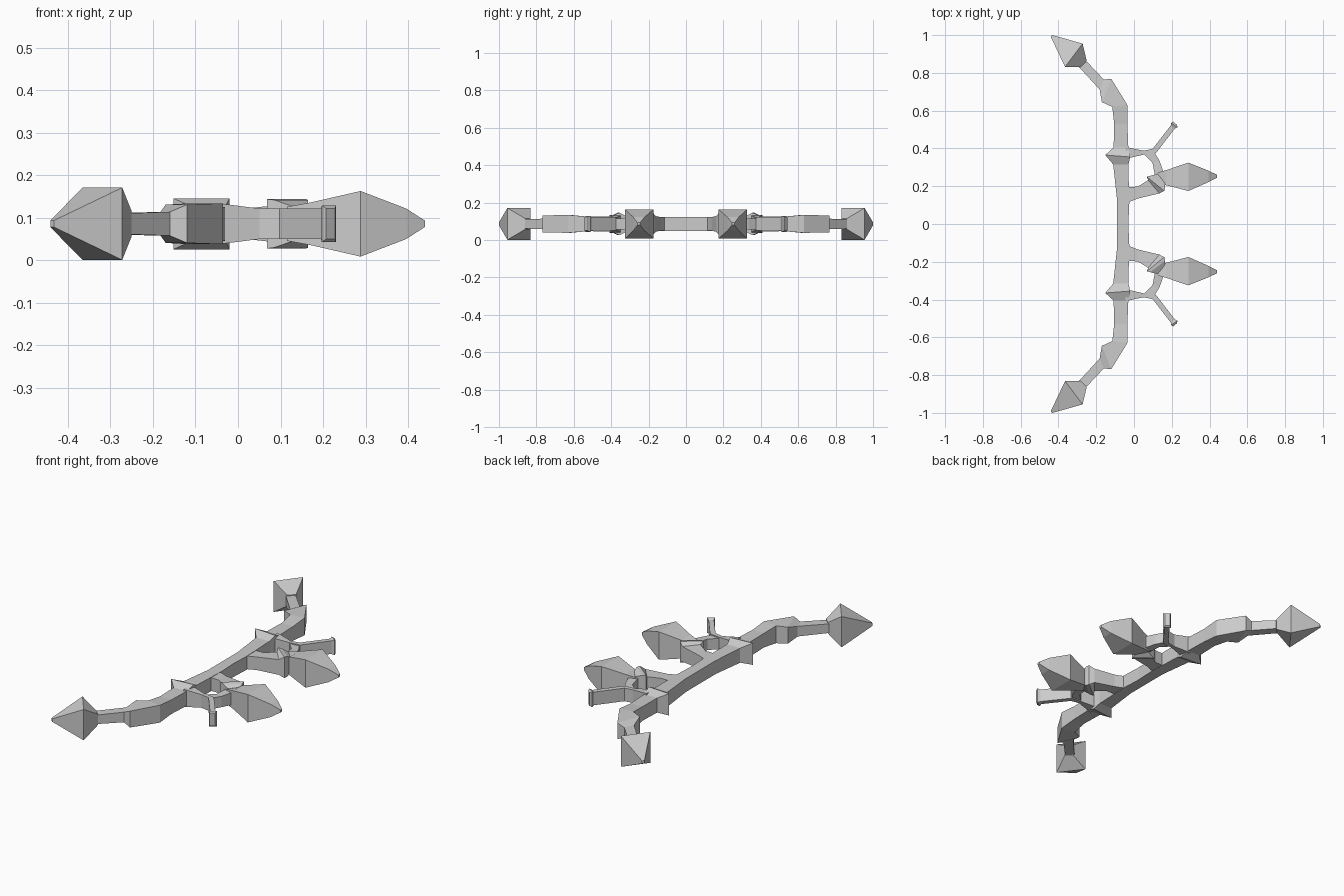
import bpy, bmesh

ZC = 0.086  # mid-height plane of the whole piece


def loft(name, stations, cap_start=True):
    """Loft four-sided sections (left xy, right xy, half height), mirrored across y."""
    bm = bmesh.new()
    rings = []
    for (lx, ly), (rx, ry), h in stations:
        rings.append([bm.verts.new(p) for p in (
            (lx, ly, ZC - h), (rx, ry, ZC - h), (rx, ry, ZC + h), (lx, ly, ZC + h))])
    for a, b in zip(rings, rings[1:]):
        for i in range(4):
            j = (i + 1) % 4
            bm.faces.new((a[i], a[j], b[j], b[i]))
    if cap_start:
        bm.faces.new(rings[0][::-1])
    bm.faces.new(rings[-1])
    bmesh.ops.recalc_face_normals(bm, faces=bm.faces[:])
    # make sure the normals point outwards on the open bar too
    end = max(bm.faces, key=lambda f: f.calc_center_median().y)
    if end.normal.y < 0 and not cap_start:
        bmesh.ops.reverse_faces(bm, faces=bm.faces[:])
    me = bpy.data.meshes.new(name)
    bm.to_mesh(me)
    bm.free()
    ob = bpy.data.objects.new(name, me)
    bpy.context.collection.objects.link(ob)
    m = ob.modifiers.new("mirror", 'MIRROR')
    m.use_axis = (False, True, False)
    return ob


# main limb: straight grip, knot, elbow and thin arm
loft("main_limb", [
    ((-0.09, 0.0), (-0.03, 0.0), 0.037),
    ((-0.09, 0.13), (-0.025, 0.11), 0.037),
    ((-0.11, 0.315), (-0.03, 0.315), 0.040),
    ((-0.152, 0.365), (-0.02, 0.355), 0.060),
    ((-0.108, 0.405), (-0.03, 0.405), 0.040),
    ((-0.105, 0.53), (-0.035, 0.53), 0.039),
    ((-0.115, 0.62), (-0.035, 0.63), 0.048),
    ((-0.17, 0.645), (-0.12, 0.768), 0.045),
    ((-0.182, 0.712), (-0.16, 0.765), 0.028),
    ((-0.29, 0.83), (-0.25, 0.86), 0.025),
], cap_start=False)

# pointed heads at the outer ends
loft("end_spike", [
    ((-0.282, 0.832), (-0.25, 0.862), 0.030),
    ((-0.365, 0.832), (-0.272, 0.955), 0.085),
    ((-0.441, 0.992), (-0.432, 1.0), 0.008),
])

# forward branch leaving the grip
loft("front_branch", [
    ((-0.04, 0.195), (-0.04, 0.11), 0.036),
    ((0.02, 0.198), (0.02, 0.135), 0.036),
    ((0.075, 0.232), (0.135, 0.162), 0.042),
    ((0.068, 0.25), (0.16, 0.175), 0.058),
    ((0.085, 0.255), (0.165, 0.195), 0.056),
    ((0.125, 0.265), (0.165, 0.215), 0.042),
])

# pointed heads facing forward
loft("front_spike", [
    ((0.115, 0.27), (0.155, 0.21), 0.040),
    ((0.17, 0.285), (0.17, 0.205), 0.050),
    ((0.288, 0.325), (0.288, 0.175), 0.077),
    ((0.395, 0.282), (0.395, 0.222), 0.036),
    ((0.44, 0.26), (0.44, 0.245), 0.007),
])

# thin outward twig growing from the knot
loft("twig", [
    ((-0.045, 0.408), (-0.045, 0.345), 0.048),
    ((0.05, 0.388), (0.05, 0.367), 0.036),
    ((0.098, 0.397), (0.116, 0.375), 0.036),
    ((0.195, 0.522), (0.216, 0.505), 0.036),
    ((0.197, 0.535), (0.23, 0.512), 0.043),
    ((0.207, 0.542), (0.228, 0.525), 0.036),
])

# short link closing the loop between twig and forward head
loft("loop_link", [
    ((0.045, 0.378), (0.105, 0.385), 0.030),
    ((0.098, 0.325), (0.135, 0.335), 0.030),
    ((0.11, 0.26), (0.16, 0.265), 0.035),
])
